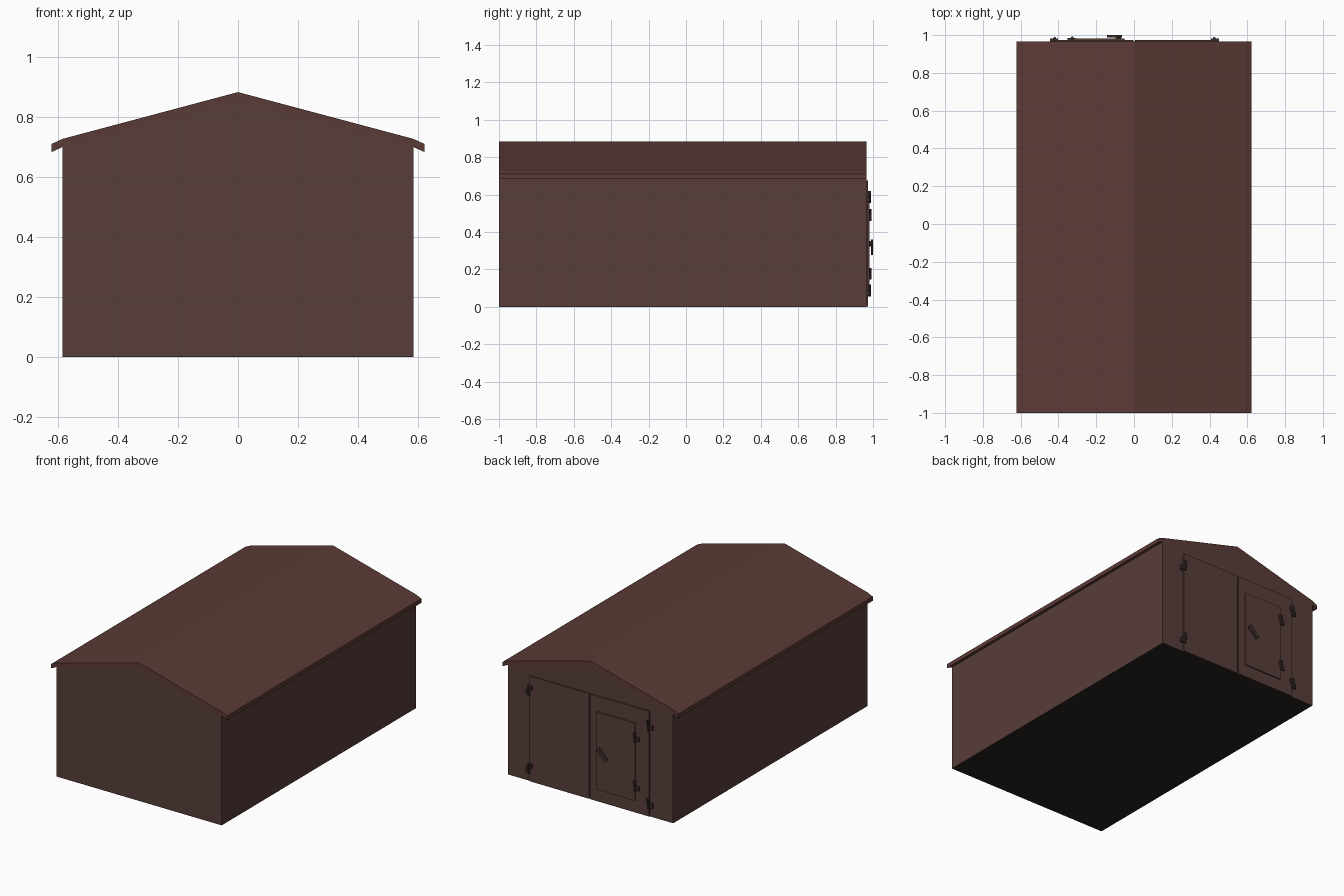
import bpy, bmesh, math
from mathutils import Matrix, Vector

if "Cube" in bpy.data.objects:
    bpy.data.objects.remove(bpy.data.objects["Cube"])


def material(name, rgb):
    m = bpy.data.materials.new(name)
    m.diffuse_color = (*rgb, 1)
    m.use_nodes = True
    m.node_tree.nodes["Principled BSDF"].inputs["Base Color"].default_value = m.diffuse_color
    return m


WALL = material("wall_paint", (0.095, 0.047, 0.042))
ROOF = material("roof_paint", (0.105, 0.043, 0.037))
METAL = material("dark_metal", (0.05, 0.03, 0.027))
FLOOR = material("dark_floor", (0.02, 0.016, 0.014))


def finish(bm, name, *mats):
    bmesh.ops.recalc_face_normals(bm, faces=bm.faces[:])
    me = bpy.data.meshes.new(name)
    bm.to_mesh(me)
    bm.free()
    for m in mats:
        me.materials.append(m)
    ob = bpy.data.objects.new(name, me)
    bpy.context.collection.objects.link(ob)
    return ob


def prism(bm, profile, y0, y1):
    """Extrude an (x, z) outline along y."""
    face = bm.faces.new([bm.verts.new((x, y0, z)) for x, z in profile])
    ext = bmesh.ops.extrude_face_region(bm, geom=[face], use_keep_orig=True)
    new = [v for v in ext["geom"] if isinstance(v, bmesh.types.BMVert)]
    bmesh.ops.translate(bm, verts=new, vec=(0, y1 - y0, 0))


def box(bm, x, y, z, rot=0.0):
    """Box from (min, max) ranges, turned about y through its centre."""
    c = Vector(((x[0] + x[1]) / 2, (y[0] + y[1]) / 2, (z[0] + z[1]) / 2))
    size = (x[1] - x[0], y[1] - y[0], z[1] - z[0], 1)
    mat = Matrix.Translation(c) @ Matrix.Rotation(rot, 4, 'Y') @ Matrix.Diagonal(size)
    bmesh.ops.create_cube(bm, size=1, matrix=mat)


Y0, Y1 = -1.0, 0.965          # front wall and door wall

# Walls with gables and a dark floor underneath
bm = bmesh.new()
prism(bm, [(-0.585, 0), (0.585, 0), (0.585, 0.70), (0, 0.856), (-0.585, 0.70)], Y0, Y1)
for f in bm.faces:
    if all(v.co.z < 0.001 for v in f.verts):
        f.material_index = 1
finish(bm, "walls", WALL, FLOOR)

# Roof shell with bent-down eaves
half = [(0.585, 0.727), (0.622, 0.71), (0.622, 0.683), (0.585, 0.70)]
outline = [(0, 0.883)] + half + [(0, 0.856)] + [(-x, z) for x, z in reversed(half)]
bm = bmesh.new()
prism(bm, outline, Y0, Y1)
finish(bm, "roof", ROOF)

# Two gate leaves with a narrow gap between them
for name, x in (("gate_leaf_plain", (0.006, 0.425)), ("gate_leaf_with_door", (-0.42, -0.002))):
    bm = bmesh.new()
    box(bm, x, (Y1 - 0.01, 0.973), (0.002, 0.675))
    finish(bm, name, WALL)

# Small door set on one leaf
bm = bmesh.new()
box(bm, (-0.325, -0.05), (0.97, 0.981), (0.08, 0.577))
finish(bm, "small_door", WALL)


# Hinges: knuckle pin, upper leaf on the door, lower leaf on the frame
def hinge(name, x, y, z, side):
    bm = bmesh.new()
    bmesh.ops.create_cone(bm, cap_ends=True, segments=10, radius1=0.008, radius2=0.008,
                          depth=0.064, matrix=Matrix.Translation((x, y + 0.006, z)))
    box(bm, sorted((x, x - side * 0.018)), (y - 0.006, y + 0.005), (z, z + 0.028))
    box(bm, sorted((x, x + side * 0.026)), (y - 0.012, y + 0.005), (z - 0.028, z))
    finish(bm, name, METAL)


for i, z in enumerate((0.087, 0.588)):
    hinge(f"gate_hinge_left_{i}", 0.425, 0.976, z, 1)
    hinge(f"gate_hinge_right_{i}", -0.42, 0.976, z, -1)
for i, z in enumerate((0.177, 0.49)):
    hinge(f"small_door_hinge_{i}", -0.327, 0.979, z, -1)

# Slanted handle on a short stem
bm = bmesh.new()
box(bm, (-0.148, -0.058), (0.988, 1.0), (0.307, 0.331), math.radians(-48))
box(bm, (-0.094, -0.074), (0.975, 0.99), (0.328, 0.348), math.radians(-48))
finish(bm, "door_handle", METAL)
